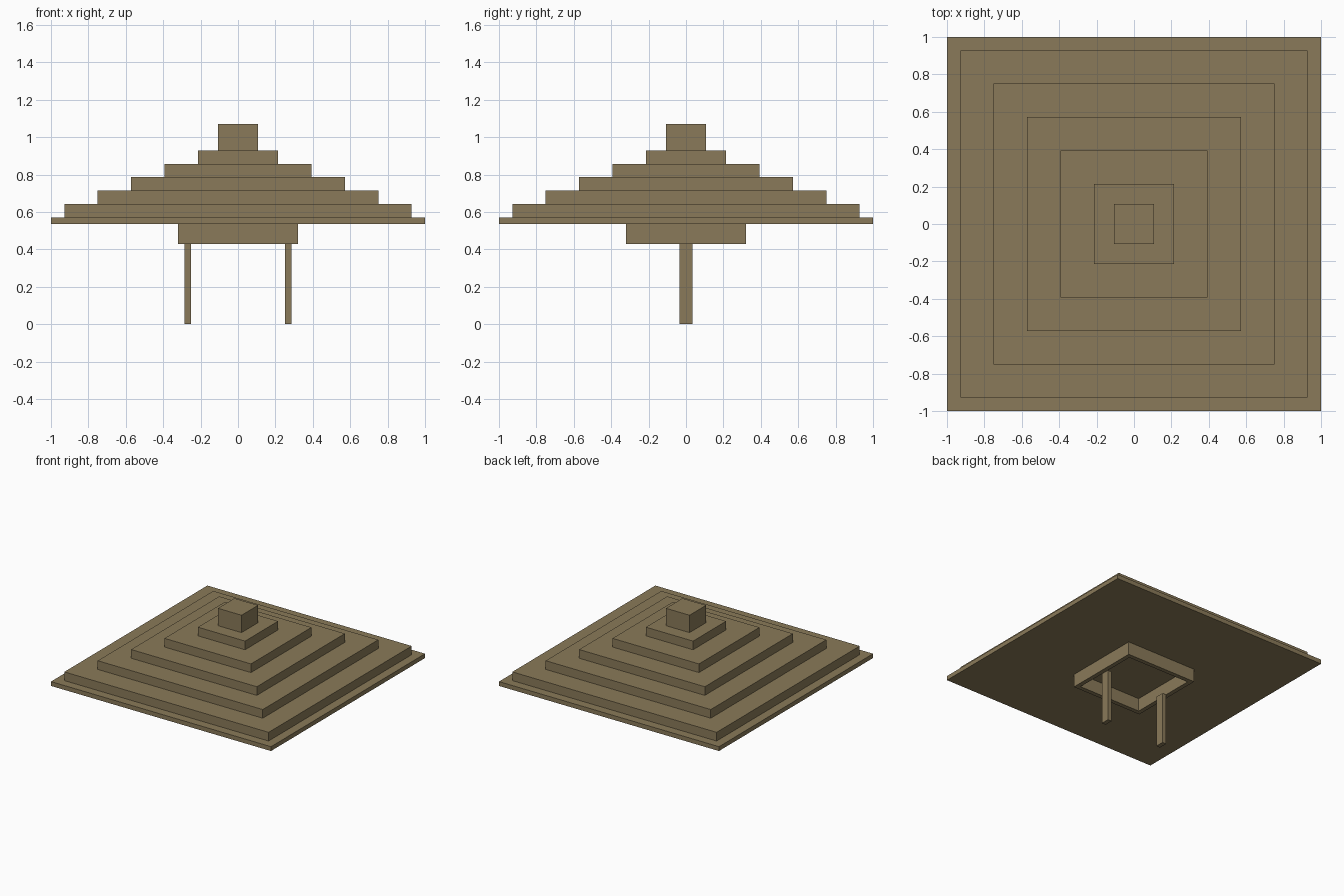
import bpy
import bmesh
from mathutils import Matrix

if "Cube" in bpy.data.objects:
    bpy.data.objects.remove(bpy.data.objects["Cube"])

U = 1 / 28  # modelling unit: the whole model is 56 units wide

wood = bpy.data.materials.new("weathered_wood")
wood.diffuse_color = (0.254, 0.195, 0.100, 1)
wood.use_nodes = True
wood.node_tree.nodes["Principled BSDF"].inputs["Base Color"].default_value = wood.diffuse_color


def finish(name, bm):
    mesh = bpy.data.meshes.new(name)
    bm.to_mesh(mesh)
    bm.free()
    mesh.materials.append(wood)
    obj = bpy.data.objects.new(name, mesh)
    bpy.context.collection.objects.link(obj)
    return obj


def box(name, x, hx, hy, z0, z1):
    """Box centred at x, with half sizes hx, hy, from z0 to z1 (in units)."""
    bm = bmesh.new()
    m = (Matrix.Translation((x * U, 0, (z0 + z1) / 2 * U))
         @ Matrix.Diagonal((2 * hx * U, 2 * hy * U, (z1 - z0) * U, 1)))
    bmesh.ops.create_cube(bm, size=1, matrix=m)
    return finish(name, bm)


def square_frame(name, outer, inner, z0, z1):
    """Square ring open at top and bottom centre."""
    bm = bmesh.new()
    corners = ((-1, -1), (1, -1), (1, 1), (-1, 1))
    rings = [[bm.verts.new((sx * r * U, sy * r * U, z * U)) for sx, sy in corners]
             for r, z in ((outer, z0), (outer, z1), (inner, z1), (inner, z0))]
    for k in range(4):
        a, b = rings[k], rings[(k + 1) % 4]
        for i in range(4):
            j = (i + 1) % 4
            bm.faces.new((a[i], a[j], b[j], b[i]))
    bmesh.ops.recalc_face_normals(bm, faces=bm.faces)
    return finish(name, bm)


# Stepped roof: eave plate, five tiers and the cap block
box("eave_plate", 0, 28, 28, 15, 16)
for i in range(5):
    half = 26 - 5 * i
    box(f"roof_tier_{i + 1}", 0, half, half, 16 + 2 * i, 18 + 2 * i)
box("roof_cap", 0, 3, 3, 26, 30)

# Hollow collar under the roof
square_frame("collar", 9, 8, 12, 15)

# Two flat posts
for side, name in ((-1, "left_post"), (1, "right_post")):
    box(name, side * 7.5, 0.5, 1, 0, 12)
